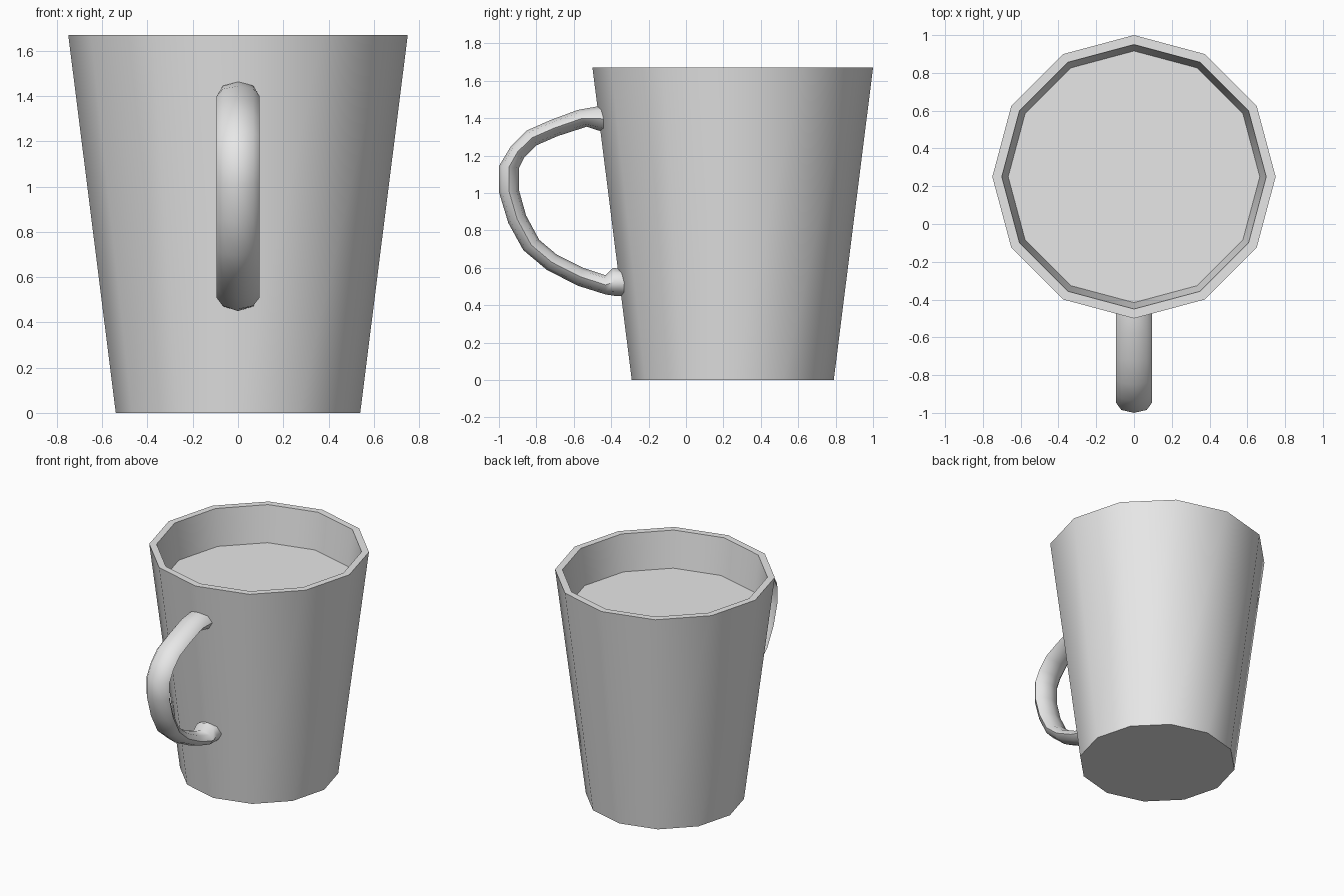
import bpy, bmesh, math

cube = bpy.data.objects.get("Cube")
if cube:
    bpy.data.objects.remove(cube, do_unlink=True)

# One plain grey for everything
grey = bpy.data.materials.new("light grey")
grey.use_nodes = True
colour = (0.8, 0.8, 0.8, 1.0)
grey.diffuse_color = colour
grey.node_tree.nodes["Principled BSDF"].inputs["Base Color"].default_value = colour


def loft(name, rings, smooth_angle):
    """Skin closed rings of points, cap both ends and smooth below an angle."""
    bm = bmesh.new()
    loops = [[bm.verts.new(p) for p in ring] for ring in rings]
    n = len(loops[0])
    for a, b in zip(loops, loops[1:]):
        for i in range(n):
            j = (i + 1) % n
            bm.faces.new((a[i], a[j], b[j], b[i]))
    bm.faces.new(loops[0][::-1])
    bm.faces.new(loops[-1])
    bmesh.ops.recalc_face_normals(bm, faces=bm.faces)
    mesh = bpy.data.meshes.new(name)
    bm.to_mesh(mesh)
    bm.free()
    mesh.materials.append(grey)
    obj = bpy.data.objects.new(name, mesh)
    bpy.context.collection.objects.link(obj)
    bpy.ops.object.select_all(action='DESELECT')
    obj.select_set(True)
    bpy.context.view_layer.objects.active = obj
    bpy.ops.object.shade_smooth_by_angle(angle=math.radians(smooth_angle))
    return obj


# Cup: 12-sided tapered wall, flat rim, inner wall down to the filled level
CENTRE_Y = 0.25
SIDES = 12
cup_profile = [(0.54, 0.0), (0.75, 1.67), (0.70, 1.67), (0.666, 1.40)]


def cup_ring(r, z):
    angles = [2 * math.pi * i / SIDES for i in range(SIDES)]
    return [(r * math.cos(a), CENTRE_Y + r * math.sin(a), z) for a in angles]


loft("cup", [cup_ring(r, z) for r, z in cup_profile], 35)

# Handle: outer (y, z) and inner (y, z) edge of each station, top to bottom
stations = [
    (-0.435, 1.467, -0.435, 1.325),
    (-0.48, 1.462, -0.47, 1.335),
    (-0.58, 1.444, -0.53, 1.355),
    (-0.725, 1.39, -0.685, 1.305),
    (-0.85, 1.335, -0.80, 1.255),
    (-0.936, 1.25, -0.865, 1.19),
    (-1.00, 1.144, -0.893, 1.134),
    (-1.00, 1.005, -0.893, 1.016),
    (-0.95, 0.84, -0.855, 0.88),
    (-0.87, 0.695, -0.785, 0.75),
    (-0.745, 0.59, -0.69, 0.67),
    (-0.58, 0.505, -0.55, 0.60),
    (-0.43, 0.458, -0.43, 0.56),
    (-0.38, 0.45, -0.39, 0.60),
    (-0.32, 0.45, -0.32, 0.59),
]
HALF_WIDTH = 0.095


def handle_ring(oy, oz, iy, iz):
    ring = []
    for i in range(8):
        a = math.pi * i / 4
        t = (1 - math.cos(a)) / 2          # 0 on the outer edge, 1 on the inner
        ring.append((HALF_WIDTH * math.sin(a), oy + (iy - oy) * t, oz + (iz - oz) * t))
    return ring


loft("handle", [handle_ring(*s) for s in stations], 60)
